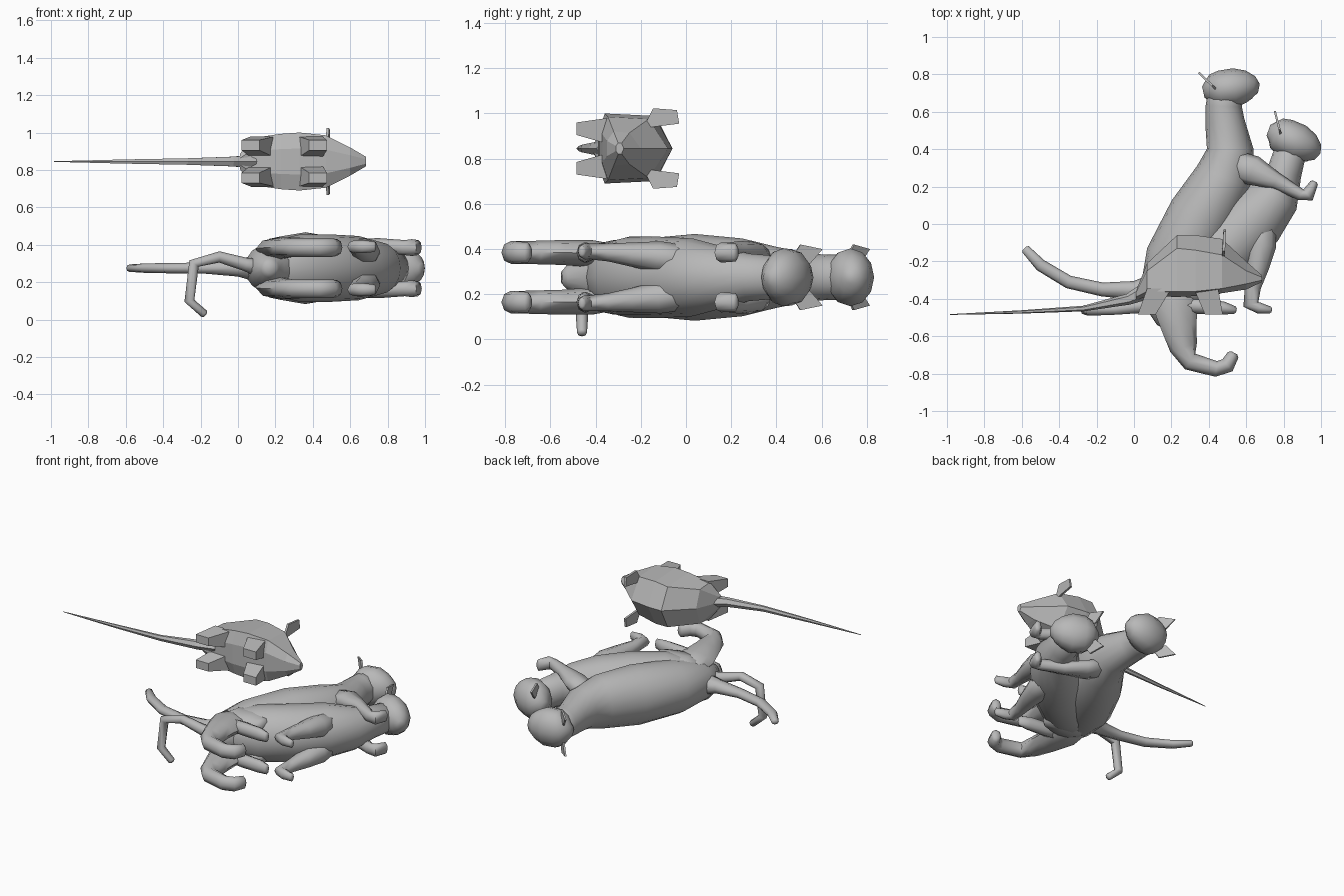
import bpy, bmesh, math
from mathutils import Vector

grey = bpy.data.materials.new("fur grey")
grey.diffuse_color = (0.48, 0.48, 0.48, 1)
CZ, MZ = 0.275, 0.845          # symmetry planes of the cats and the mouse
PLANE, FLOOR = Vector((0, 0, 1)), Vector((0, 1, 0))


def make(name, rings, smooth):
    """Loft closed rings of points and cap both ends."""
    bm = bmesh.new()
    loops = [[bm.verts.new(p) for p in r] for r in rings]
    n = len(loops[0])
    for a, b in zip(loops, loops[1:]):
        for i in range(n):
            bm.faces.new((a[i], a[(i + 1) % n], b[(i + 1) % n], b[i]))
    bm.faces.new(loops[0])
    bm.faces.new(loops[-1])
    bmesh.ops.recalc_face_normals(bm, faces=bm.faces)
    me = bpy.data.meshes.new(name)
    bm.to_mesh(me)
    bm.free()
    me.materials.append(grey)
    ob = bpy.data.objects.new(name, me)
    bpy.context.collection.objects.link(ob)
    if smooth:
        bpy.ops.object.select_all(action='DESELECT')
        ob.select_set(True)
        bpy.context.view_layer.objects.active = ob
        bpy.ops.object.shade_smooth_by_angle(angle=math.radians(65))


def tube(name, pts, sides=8, ref=PLANE, smooth=True):
    """pts: (x, y, z, radius across, radius along ref); smooth tubes get rounded ends"""
    c = [Vector(p[:3]) for p in pts]
    rings = []
    for i, p in enumerate(pts):
        d = (c[min(i + 1, len(c) - 1)] - c[max(i - 1, 0)]).normalized()
        side = (ref - d * ref.dot(d)).normalized()
        nor = d.cross(side)

        def ring(f, shift):
            return [c[i] + d * shift + nor * p[3] * f * math.cos(a) + side * p[4] * f * math.sin(a)
                    for a in (2 * math.pi * k / sides for k in range(sides))]
        r = min(p[3], p[4])
        if smooth and i == 0:
            rings.append(ring(.55, -.4 * r))
        rings.append(ring(1, 0))
        if smooth and i == len(pts) - 1:
            rings.append(ring(.55, .4 * r))
    make(name, rings, smooth)


def cat_tube(name, pts, sides=12):
    tube(name, [(x, y, CZ, r, s) for x, y, r, s in pts], sides)


def pair(name, pts):
    """Limb on both sides; pts: (x, y, side offset, radius, side radius)"""
    for label, s in (("left", 1), ("right", -1)):
        tube(f"{label}_{name}", [(x, y, CZ + s * o, r, w) for x, y, o, r, w in pts])


def plate(name, pts, thick):
    t = Vector(thick)
    make(name, [[Vector(p) - t for p in pts], [Vector(p) + t for p in pts]], False)


def head(name, cx, cy, ang):
    ca, sa = math.cos(ang), math.sin(ang)

    def loc(x, y):
        return cx + x * ca - y * sa, cy + x * sa + y * ca
    prof = [(-.118, -.01, .055, .06), (-.095, -.005, .085, .095), (-.05, 0, .1, .125),
            (.03, .008, .105, .128), (.09, .015, .085, .1), (.13, .01, .06, .07),
            (.14, .008, .045, .05)]
    cat_tube(name + "_head", [(*loc(x, y), r, s) for x, y, r, s in prof])
    # ears
    for s in (1, -1):
        pts = []
        for e, z in ((0, .08), (.3, .145), (1, .125), (.6, .06)):
            pts.append((*loc(-.06 - .105 * e, -.01 + .1 * e), CZ + s * z))
        plate(f"{name}_ear", pts, (.004 * ca - .004 * sa, .004 * sa + .004 * ca, 0))


# rearing cat
cat_tube("rearing_body", [(.17, -.53, .05, .05), (.16, -.46, .09, .09), (.17, -.38, .14, .13),
                          (.23, -.2, .175, .17), (.36, .04, .18, .192), (.48, .25, .155, .172),
                          (.515, .4, .125, .135), (.485, .55, .105, .105), (.48, .63, .097, .1),
                          (.49, .70, .095, .1)], 16)
head("rearing", .51, .72, 0)
pair("rearing_hind_leg", [(.21, -.28, .08, .11, .06), (.22, -.42, .105, .125, .06),
                          (.24, -.55, .11, .095, .055), (.265, -.66, .11, .075, .052),
                          (.30, -.735, .11, .05, .05), (.44, -.775, .11, .042, .05),
                          (.5, -.755, .11, .042, .05), (.53, -.7, .11, .032, .045)])
pair("rearing_front_leg", [(.55, .31, .08, .08, .06), (.64, .285, .11, .08, .05),
                           (.76, .23, .12, .045, .04), (.89, .158, .11, .032, .04),
                           (.93, .155, .11, .038, .045), (.963, .22, .11, .022, .04)])
cat_tube("rearing_tail", [(.12, -.34, .08, .08), (0, -.355, .05, .045), (-.17, -.35, .037, .03),
                          (-.35, -.31, .035, .028), (-.5, -.22, .033, .025),
                          (-.58, -.135, .024, .02)], 8)

# sitting cat
cat_tube("sitting_body", [(.09, -.39, .06, .07), (.17, -.34, .13, .14), (.33, -.25, .175, .18),
                          (.50, -.12, .185, .18), (.645, .03, .172, .172), (.755, .15, .135, .14),
                          (.805, .28, .093, .105), (.84, .4, .085, .095)], 16)
head("sitting", .845, .44, math.radians(-32))
pair("sitting_front_leg", [(.68, .02, .07, .08, .07), (.68, -.12, .09, .08, .07),
                           (.66, -.23, .10, .062, .055), (.635, -.34, .11, .043, .04),
                           (.625, -.43, .115, .042, .035), (.67, -.45, .115, .03, .035),
                           (.73, -.46, .115, .018, .028)])
pair("sitting_thigh", [(.15, -.35, .08, .07, .05), (.22, -.32, .105, .12, .06),
                       (.33, -.31, .11, .11, .055), (.42, -.33, .11, .06, .045)])
pair("sitting_hind_foot", [(.24, -.43, .11, .04, .04), (.36, -.44, .11, .042, .045),
                           (.48, -.45, .11, .035, .045), (.54, -.46, .11, .02, .035)])
tube("sitting_tail", [(.12, -.42, .275, .05, .05), (.04, -.44, .295, .036, .036),
                      (-.1, -.455, .335, .03, .03), (-.235, -.46, .30, .03, .03),
                      (-.26, -.46, .1, .027, .027), (-.18, -.46, .03, .022, .022)], 8, FLOOR)

# mouse body: x, top, shoulder, flank, belly, half width
rings = []
for x, t, sh, fl, b, w in [(.01, -.36, -.37, -.39, -.41, .04), (.07, -.21, -.25, -.36, -.385, .125),
                           (.23, -.06, -.13, -.36, -.39, .148), (.33, -.06, -.14, -.36, -.385, .155),
                           (.47, -.08, -.165, -.345, -.37, .14), (.6, -.2, -.25, -.32, -.35, .075),
                           (.685, -.275, -.285, -.3, -.31, .025)]:
    rings.append([(x, y, MZ + z) for y, z in ((t, 0), (sh, .93 * w), (fl, w), (b, .45 * w),
                                              (b, -.45 * w), (fl, -w), (sh, -.93 * w))])
make("mouse_body", rings, False)
tube("mouse_tail", [(.08, -.35, MZ, .05, .04), (-.03, -.402, MZ, .03, .03),
                    (-.27, -.452, MZ, .015, .02), (-.6, -.470, MZ, .009, .013),
                    (-.985, -.484, MZ, .002, .002)], 6, smooth=False)
for s in (1, -1):
    # mouse legs flare from the feet up into the belly
    for name, top, foot in (("hind", .07, .02), ("front", .32, .38)):
        make(f"mouse_{name}_leg",
             [[(x + dx, y, MZ + s * z) for dx, z in ((0, i), (w, i), (w, o), (0, o))]
              for x, y, w, i, o in ((top, -.345, .13, .02, .135), (foot, -.485, .095, .06, .115))],
             False)
    # mouse ears
    plate("mouse_ear", [(.475, -.19, MZ + s * .09), (.48, -.145, MZ + s * .178),
                        (.485, -.04, MZ + s * .17), (.485, -.03, MZ + s * .11)], (.007, 0, 0))
